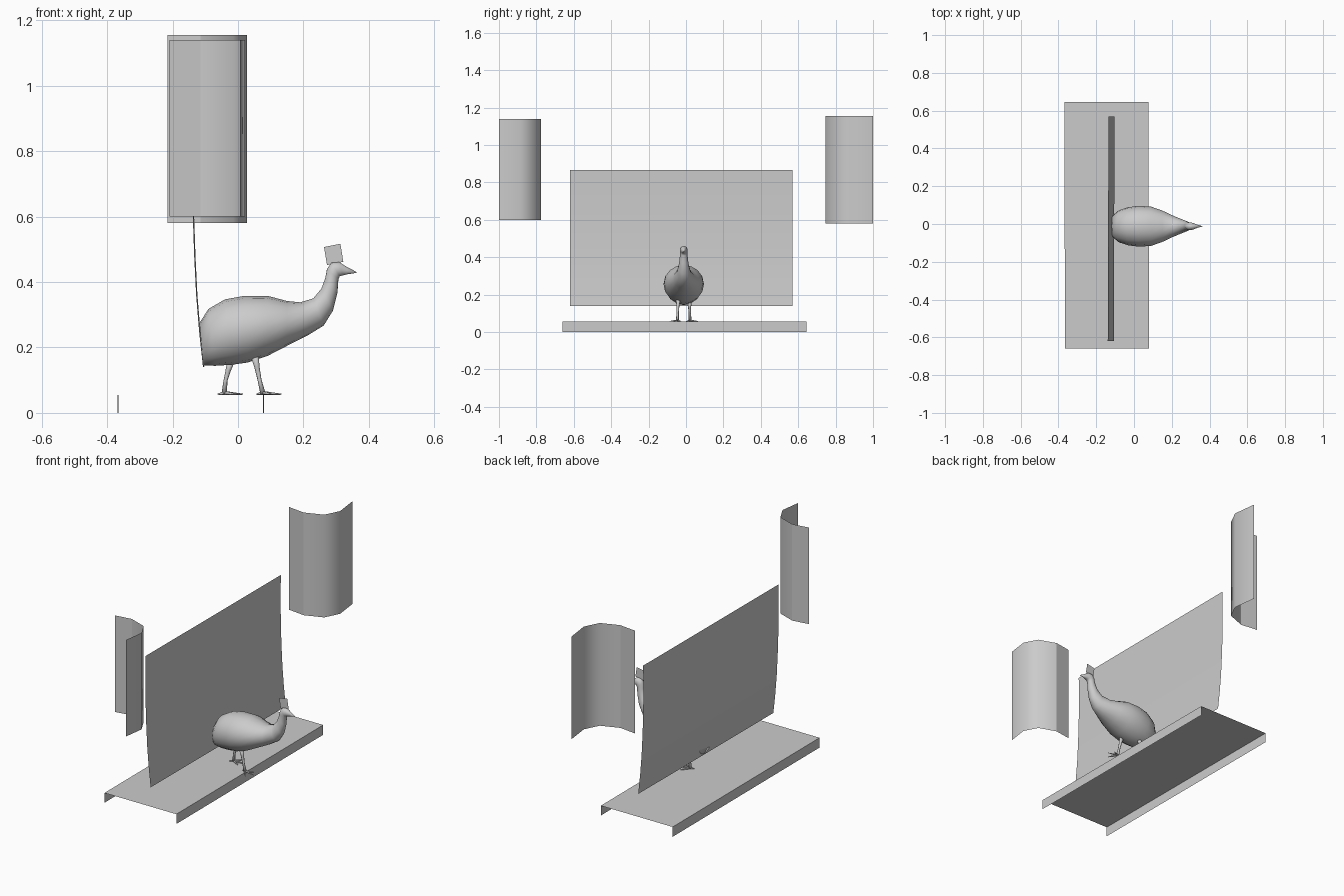
import bpy
import math
from mathutils import Vector

if "Cube" in bpy.data.objects:
    bpy.data.objects.remove(bpy.data.objects["Cube"])

CY = -0.012  # centre line of the bird


def make(name, verts, faces, smooth=True):
    me = bpy.data.meshes.new(name)
    me.from_pydata([tuple(v) for v in verts], [], faces)
    me.update()
    for p in me.polygons:
        p.use_smooth = smooth
    ob = bpy.data.objects.new(name, me)
    bpy.context.collection.objects.link(ob)
    return ob


def sheet(name, path, offset, smooth=True):
    """Open surface: a polyline swept along one offset."""
    n = len(path)
    pts = [Vector(p) for p in path]
    verts = pts + [p + Vector(offset) for p in pts]
    return make(name, verts, [(i, i + 1, n + i + 1, n + i) for i in range(n - 1)], smooth)


def loft(name, rings):
    """Skin a list of equal rings and cap both ends."""
    k = len(rings[0])
    verts = [v for r in rings for v in r]
    faces = [(a * k + i, a * k + (i + 1) % k, (a + 1) * k + (i + 1) % k, (a + 1) * k + i)
             for a in range(len(rings) - 1) for i in range(k)]
    last = (len(rings) - 1) * k
    faces += [tuple(reversed(range(k))), tuple(range(last, last + k))]
    return make(name, verts, faces)


def ellipse(c, u, v, k):
    return [c + u * math.cos(2 * math.pi * i / k) + v * math.sin(2 * math.pi * i / k)
            for i in range(k)]


def tube(name, path, radii, k=8):
    pts = [Vector(p) for p in path]
    rings = []
    for i, p in enumerate(pts):
        d = (pts[min(i + 1, len(pts) - 1)] - pts[max(i - 1, 0)]).normalized()
        ref = Vector((0, 1, 0)) if abs(d.y) < 0.8 else Vector((0, 0, 1))
        u = d.cross(ref).normalized()
        rings.append(ellipse(p, u * radii[i], d.cross(u) * radii[i], k))
    return loft(name, rings)


# Platform: top with a front and back skirt, open at the ends
sheet("platform", [(-0.365, -0.66, 0), (-0.365, -0.66, 0.055),
                   (0.08, -0.66, 0.055), (0.08, -0.66, 0)], (-0.004, 1.305, 0), False)

# Tail fan: tall, slightly bent sheet
sheet("tail_fan", [(-0.107, -0.62, 0.14), (-0.119, -0.62, 0.25), (-0.128, -0.62, 0.36),
                   (-0.134, -0.62, 0.48), (-0.138, -0.62, 0.6), (-0.139, -0.62, 0.74),
                   (-0.138, -0.62, 0.867)], (0.004, 1.19, 0))

# Two curved hanging panels, first strip flat
panels = {
    "panel_left": (0.58, 1.155, [(-0.215, 0.757), (-0.115, 0.745), (-0.015, 0.783),
                                 (0.027, 0.865), (0.01, 1.0)]),
    "panel_right": (0.60, 1.14, [(-0.21, -0.79), (-0.115, -0.775), (-0.018, -0.81),
                                 (0.022, -0.885), (0.006, -1.0)]),
}
for name, (z0, z1, plan) in panels.items():
    ob = sheet(name, [(x, y, z0) for x, y in plan], (0, 0, z1 - z0))
    ob.data.polygons[0].use_smooth = False

# Bird body, neck, head and beak: top x, top z, bottom x, bottom z, half width
sections = [
    (-0.118, 0.275, -0.106, 0.145, 0.058),
    (-0.09, 0.318, -0.07, 0.144, 0.085),
    (-0.04, 0.347, -0.02, 0.147, 0.101),
    (0.02, 0.358, 0.03, 0.154, 0.108),
    (0.09, 0.358, 0.09, 0.174, 0.104),
    (0.15, 0.342, 0.15, 0.205, 0.083),
    (0.19, 0.338, 0.21, 0.235, 0.059),
    (0.23, 0.35, 0.262, 0.267, 0.04),
    (0.255, 0.38, 0.29, 0.312, 0.029),
    (0.267, 0.413, 0.304, 0.368, 0.022),
    (0.272, 0.44, 0.307, 0.408, 0.02),
    (0.286, 0.459, 0.311, 0.418, 0.021),
    (0.31, 0.461, 0.32, 0.42, 0.017),
    (0.33, 0.448, 0.336, 0.424, 0.009),
    (0.362, 0.431, 0.362, 0.428, 0.001),
]
rings = []
for tx, tz, bx, bz, w in sections:
    t, b = Vector((tx, CY, tz)), Vector((bx, CY, bz))
    rings.append(ellipse((t + b) / 2, (t - b) / 2, Vector((0, w, 0)), 16))
loft("bird_body", rings)

# Head crest: small upright card
sheet("crest", [(0.272, CY, 0.452), (0.322, CY, 0.462)], (-0.009, 0, 0.055), False)

# Legs and toes
for side, fy, out, path in (
        ("right", -0.046, -1, [(0.05, 0.18), (0.058, 0.14), (0.066, 0.1), (0.076, 0.06)]),
        ("left", 0.022, 1, [(-0.018, 0.17), (-0.03, 0.13), (-0.038, 0.1), (-0.042, 0.06)])):
    tube(side + "_leg", [(x, fy - out * 0.004 * i / 3, z) for i, (x, z) in enumerate(reversed(path))],
         [0.008, 0.006, 0.008, 0.013])
    fx = path[-1][0]
    for n, (dx, dy) in enumerate(((0.057, 0.008), (0.03, 0.042), (0.04, -0.022), (-0.02, -0.008))):
        tube(f"{side}_toe_{n + 1}", [(fx, fy, 0.061), (fx + dx * 0.5, fy + out * dy * 0.5, 0.059),
                                     (fx + dx, fy + out * dy, 0.057)], [0.006, 0.004, 0.0015], 6)
